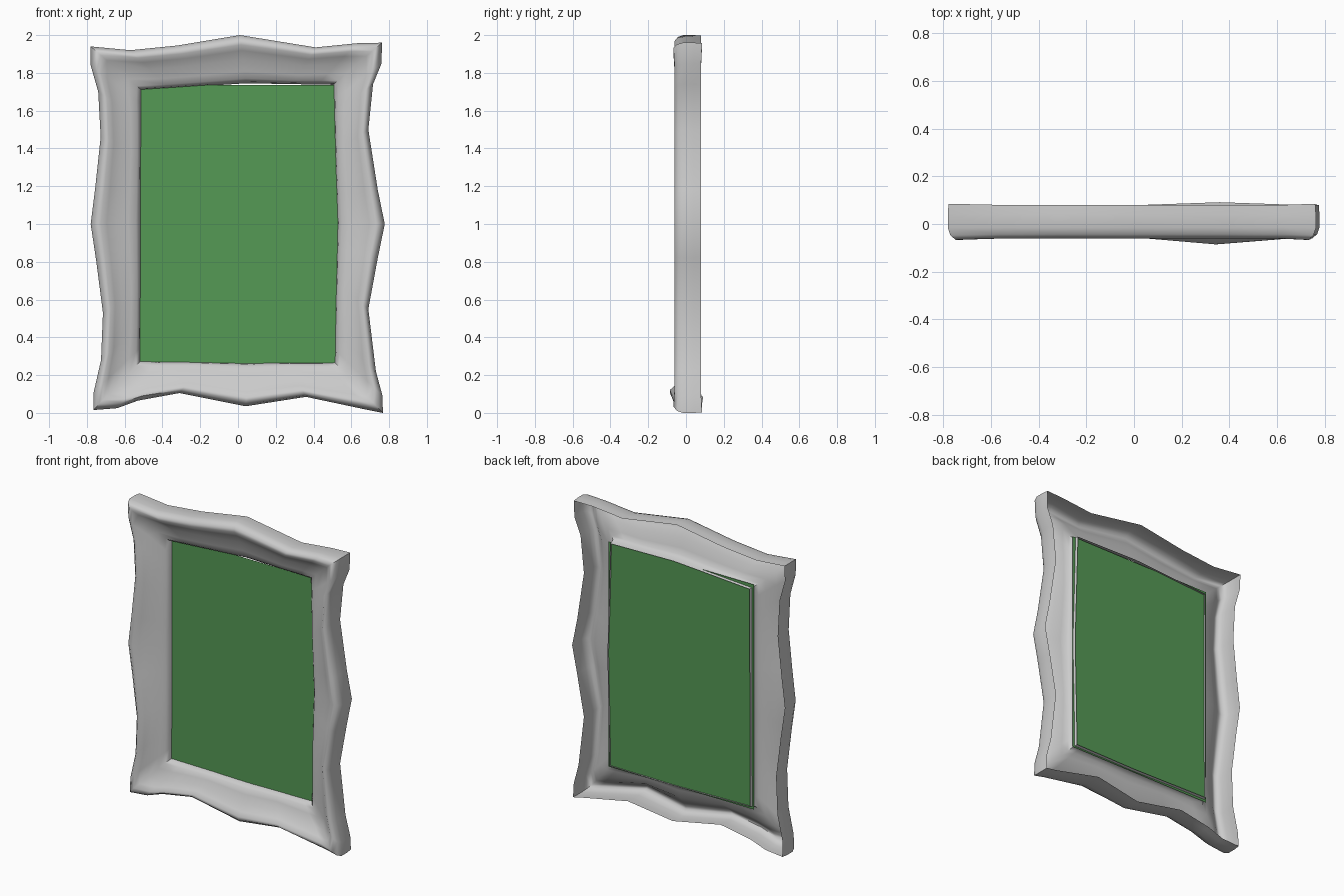
import bpy, bmesh

if "Cube" in bpy.data.objects:
    bpy.data.objects.remove(bpy.data.objects["Cube"])

# Wavy outer outline (x, z), clockwise from top left, one list per side
TOP = [(-.78, 1.94), (-.57, 1.92), (-.32, 1.945), (.01, 2.0), (.41, 1.935), (.63, 1.957)]
RIGHT = [(.762, 1.96), (.76, 1.85), (.715, 1.74), (.69, 1.5), (.74, 1.18), (.777, 1.0),
         (.74, .82), (.69, .55), (.73, .22), (.765, .09)]
BOTTOM = [(.767, 0), (.69, .015), (.36, .085), (.04, .035), (-.31, .105), (-.53, .065), (-.64, .025)]
LEFT = [(-.766, .015), (-.764, .11), (-.725, .28), (-.715, .53), (-.75, .8), (-.78, 1.0),
        (-.755, 1.2), (-.727, 1.46), (-.74, 1.7), (-.78, 1.84)]
# Opening: start, middle, end of each side
HOLE = [((-.51, 1.708), (.03, 1.745), (.503, 1.737)),
        ((.503, 1.737), (.525, 1.0), (.51, .27)),
        ((.51, .27), (.04, .265), (-.515, .276)),
        ((-.515, .276), (-.513, 1.0), (-.51, 1.708))]
# Section: (fraction from outline to opening, depth)
PROFILE = [(.012, .08), (0, .04), (0, -.015), (.04, -.043), (.12, -.06), (.2, -.06),
           (.32, -.042), (.5, -.018), (.75, .0), (.9, .012), (.965, .03), (1.0, .068)]


def lerp(a, b, t):
    return tuple(p + (q - p) * t for p, q in zip(a, b))


def bulge(p):
    """Extra thickness of the lower right wave and the corners."""
    if p == BOTTOM[2]:
        return 1.42, 1.14
    if p in (TOP[0], RIGHT[0], BOTTOM[0], LEFT[0]):
        return 1.1, 1.06
    return 1.0, 1.0


def build_frame():
    sides = [TOP, RIGHT, BOTTOM, LEFT]
    bm = bmesh.new()
    rows = []
    for i, side in enumerate(sides):
        end = sides[(i + 1) % 4][0]
        axis = i % 2
        a, m, b = HOLE[i]
        for p in side:
            f = (p[axis] - side[0][axis]) / (end[axis] - side[0][axis])
            inner = lerp(a, m, f * 2) if f < .5 else lerp(m, b, f * 2 - 1)
            front, back = bulge(p)
            row = []
            for t, y in PROFILE:
                x, z = lerp(p, inner, t)
                if t < .4:
                    y *= front if y < 0 else back
                row.append(bm.verts.new((x, y, z)))
            rows.append(row)
    for i, row in enumerate(rows):
        nxt = rows[(i + 1) % len(rows)]
        for j in range(len(PROFILE) - 1):
            bm.faces.new((row[j], row[j + 1], nxt[j + 1], nxt[j]))
    bm.normal_update()
    # Front surface must face -y
    if sum(f.normal.y * f.calc_area() for f in bm.faces) > 0:
        bmesh.ops.reverse_faces(bm, faces=bm.faces[:])
    mesh = bpy.data.meshes.new("frame")
    bm.to_mesh(mesh)
    bm.free()
    ob = bpy.data.objects.new("frame", mesh)
    bpy.context.collection.objects.link(ob)
    return ob


# Hollow-backed frame shell
frame = build_frame()
bpy.context.view_layer.objects.active = frame
frame.select_set(True)
bpy.ops.object.shade_smooth_by_angle(angle=0.9)

# Picture panel, slightly larger than the opening
mesh = bpy.data.meshes.new("picture_panel")
mesh.from_pydata([(-.53, .05, .255), (.53, .05, .255), (.53, .05, 1.737), (-.53, .05, 1.737)],
                 [], [(0, 1, 2, 3)])
panel = bpy.data.objects.new("picture_panel", mesh)
bpy.context.collection.objects.link(panel)
green = bpy.data.materials.new("green")
green.diffuse_color = (.09, .32, .09, 1)
green.use_nodes = True
green.node_tree.nodes["Principled BSDF"].inputs["Base Color"].default_value = green.diffuse_color
mesh.materials.append(green)
